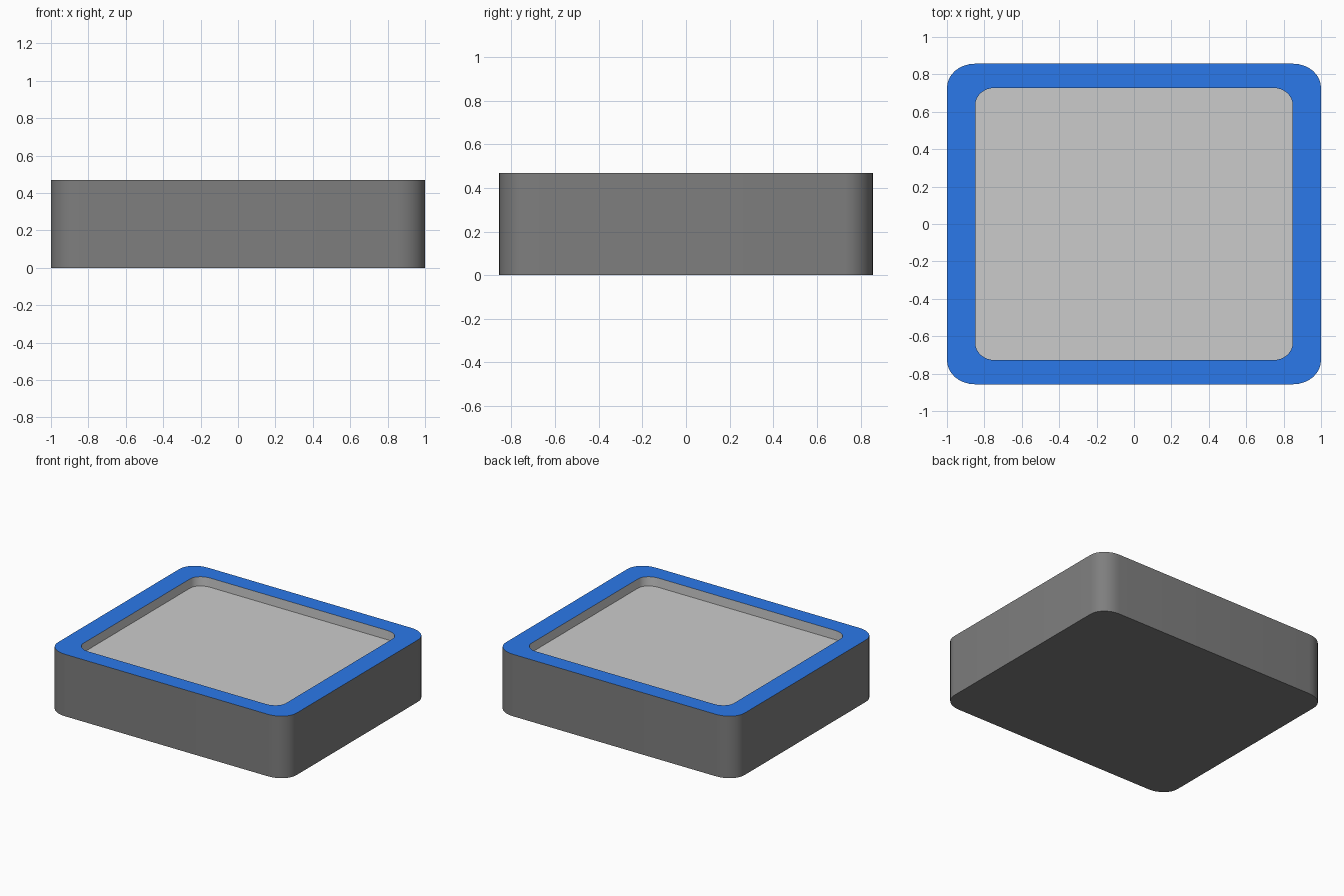
import bpy, bmesh
from math import cos, sin, pi

if "Cube" in bpy.data.objects:
    bpy.data.objects.remove(bpy.data.objects["Cube"])

ASPECT = 0.857      # depth / width
SEG = 8             # segments per rounded corner
LIGHT, BLUE, DARK = 0, 1, 2


def ring(bm, half_x, half_y, radius, z):
    """Rounded rectangle loop with slightly elliptical corners."""
    verts = []
    for i, (sx, sy) in enumerate(((1, 1), (-1, 1), (-1, -1), (1, -1))):
        for k in range(SEG + 1):
            a = (i + k / SEG) * pi / 2
            x = sx * (half_x - radius) + radius * cos(a)
            y = sy * (half_y - radius * ASPECT) + radius * ASPECT * sin(a)
            verts.append(bm.verts.new((x, y, z)))
    return verts


def bridge(bm, a, b, material):
    n = len(a)
    for i in range(n):
        j = (i + 1) % n
        bm.faces.new((a[i], a[j], b[j], b[i])).material_index = material


def make_material(name, color):
    mat = bpy.data.materials.new(name)
    mat.diffuse_color = color
    mat.use_nodes = True
    mat.node_tree.nodes["Principled BSDF"].inputs["Base Color"].default_value = mat.diffuse_color
    return mat


bm = bmesh.new()
bottom = ring(bm, 1.0, ASPECT, 0.15, 0.0)
top = ring(bm, 1.0, ASPECT, 0.15, 0.469)
lip = ring(bm, 0.848, 0.728, 0.105, 0.469)
floor = ring(bm, 0.848, 0.728, 0.105, 0.399)

# Dark outer wall and underside, blue rim, light recess
bridge(bm, bottom, top, DARK)
bm.faces.new(bottom[::-1]).material_index = DARK
bridge(bm, top, lip, BLUE)
bridge(bm, lip, floor, LIGHT)
bm.faces.new(floor).material_index = LIGHT
bmesh.ops.recalc_face_normals(bm, faces=bm.faces)

mesh = bpy.data.meshes.new("tray")
bm.to_mesh(mesh)
bm.free()
mesh.materials.append(make_material("light_grey", (0.8, 0.8, 0.8, 1)))
mesh.materials.append(make_material("blue", (0.024, 0.19, 0.82, 1)))
mesh.materials.append(make_material("dark_grey", (0.21, 0.21, 0.21, 1)))

tray = bpy.data.objects.new("tray", mesh)
bpy.context.collection.objects.link(tray)

# Smooth rounded corners, crisp rim edges
bpy.context.view_layer.objects.active = tray
tray.select_set(True)
bpy.ops.object.shade_smooth_by_angle()
